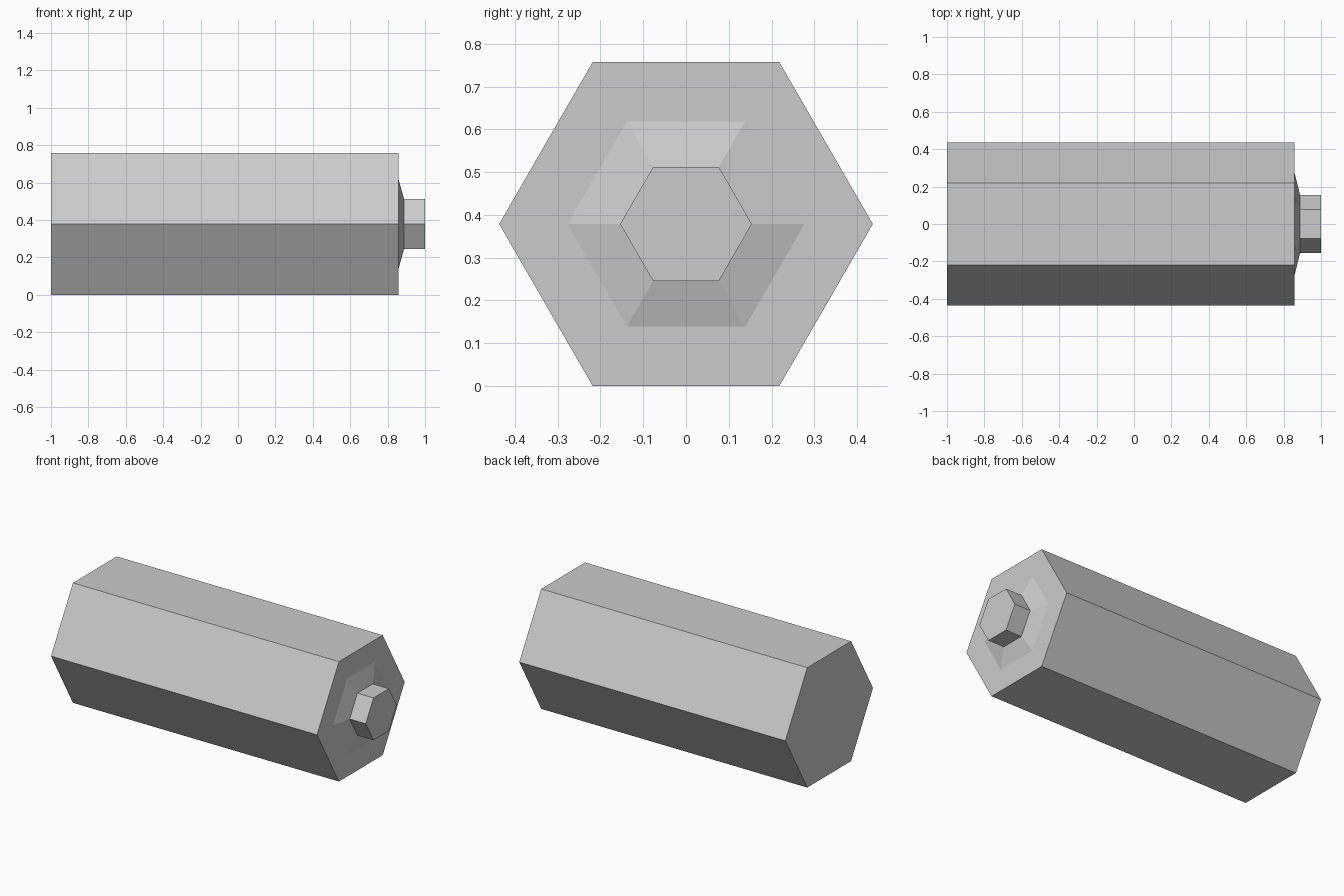
import bpy, bmesh
from math import cos, sin, pi

cube = bpy.data.objects.get("Cube")
if cube:
    bpy.data.objects.remove(cube, do_unlink=True)

SIDES = 6
RADIUS = 0.437
CENTRE_Z = RADIUS * sin(pi / 3)

grey = bpy.data.materials.new("light_grey")
grey.use_nodes = True
colour = (0.6, 0.6, 0.6, 1)
grey.diffuse_color = colour
grey.node_tree.nodes["Principled BSDF"].inputs["Base Color"].default_value = colour


def lathe(name, profile):
    """Closed hexagonal solid along x from (x, radius) rings, flat ends."""
    bm = bmesh.new()
    rings = []
    for x, r in profile:
        angles = [2 * pi * i / SIDES for i in range(SIDES)]
        rings.append([bm.verts.new((x, r * cos(a), CENTRE_Z + r * sin(a)))
                      for a in angles])
    for a, b in zip(rings, rings[1:]):
        for i in range(SIDES):
            j = (i + 1) % SIDES
            bm.faces.new((a[i], a[j], b[j], b[i]))
    bm.faces.new(rings[0])
    bm.faces.new(rings[-1])
    bmesh.ops.recalc_face_normals(bm, faces=bm.faces)
    mesh = bpy.data.meshes.new(name)
    bm.to_mesh(mesh)
    bm.free()
    mesh.materials.append(grey)
    obj = bpy.data.objects.new(name, mesh)
    bpy.context.collection.objects.link(obj)
    return obj


# Casing, sloped shoulder and end terminal in one continuous shell
lathe("cell_body", [(-1, RADIUS), (0.858, RADIUS), (0.858, 0.277),
                    (0.888, 0.154), (1, 0.154)])
